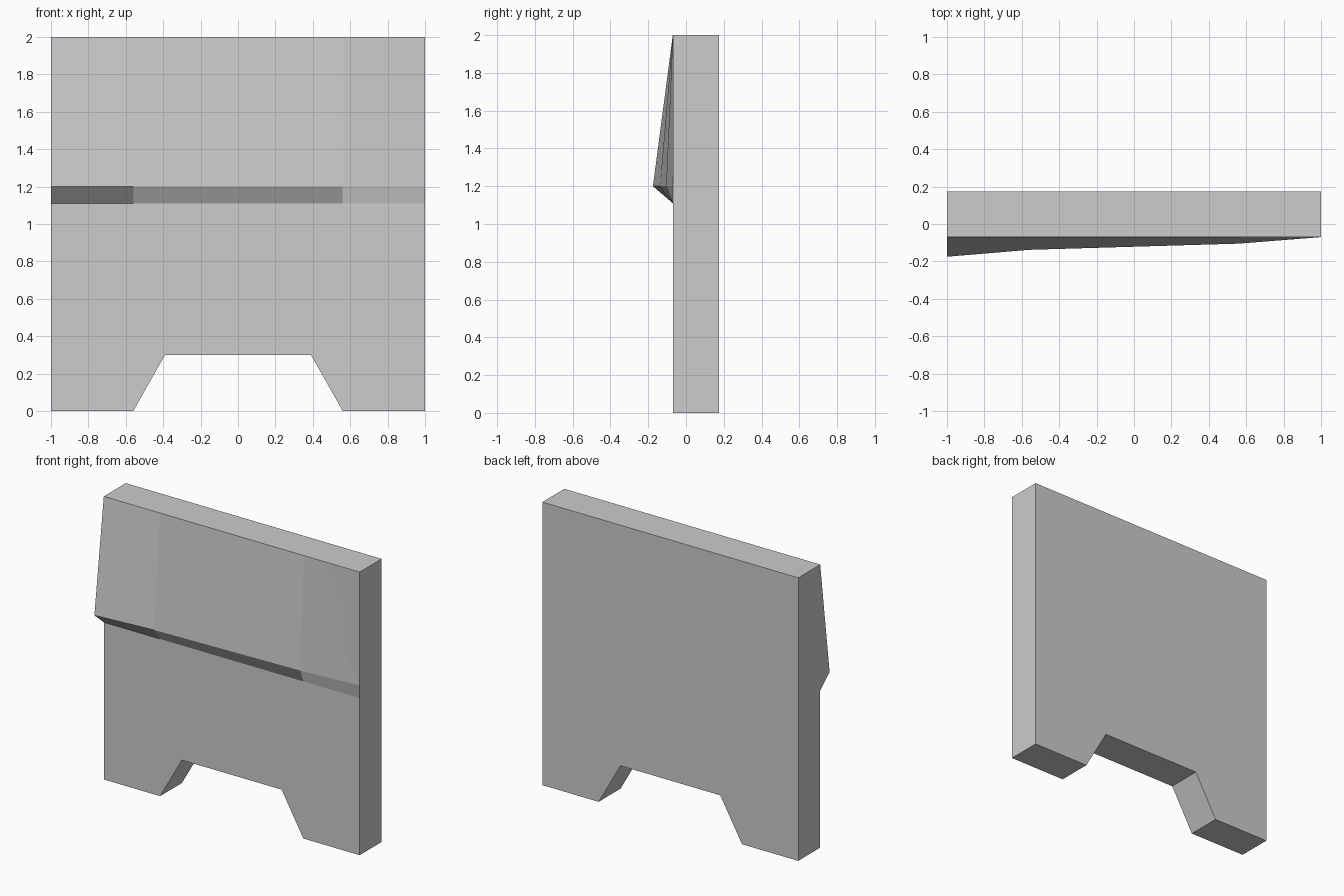
import bpy
import bmesh

cube = bpy.data.objects.get("Cube")
if cube:
    bpy.data.objects.remove(cube, do_unlink=True)

FRONT, BACK = -0.07, 0.175

grey = bpy.data.materials.new("light grey")
grey.use_nodes = True
colour = (0.604, 0.604, 0.604, 1.0)
grey.diffuse_color = colour
grey.node_tree.nodes["Principled BSDF"].inputs["Base Color"].default_value = colour


def add_object(name, bm):
    bmesh.ops.recalc_face_normals(bm, faces=bm.faces)
    mesh = bpy.data.meshes.new(name)
    bm.to_mesh(mesh)
    bm.free()
    mesh.materials.append(grey)
    obj = bpy.data.objects.new(name, mesh)
    bpy.context.collection.objects.link(obj)
    return obj


# Slab with two feet: half outline mirrored, then extruded through its depth
half = [(0.39, 0.3), (0.56, 0), (1, 0), (1, 2)]
outline = half + [(-x, z) for x, z in reversed(half)]
bm = bmesh.new()
panel = bm.faces.new([bm.verts.new((x, FRONT, z)) for x, z in outline])
sweep = bmesh.ops.extrude_face_region(bm, geom=[panel], use_keep_orig=True)
moved = [g for g in sweep["geom"] if isinstance(g, bmesh.types.BMVert)]
bmesh.ops.translate(bm, verts=moved, vec=(0, BACK - FRONT, 0))
add_object("slab", bm)

# Sloping ledge: triangular sections along x, tapering to nothing on the left
sections = [(-1, -0.175), (-0.56, -0.138), (0.56, -0.105), (1, FRONT)]
bm = bmesh.new()
rows = [[bm.verts.new(p) for p in ((x, FRONT, 2), (x, y, 1.2), (x, FRONT, 1.11))]
        for x, y in sections]
for a, b in zip(rows, rows[1:]):
    for i in range(2):
        bm.faces.new((a[i], a[i + 1], b[i + 1], b[i]))
bm.faces.new(rows[0])
add_object("sloping_ledge", bm)
